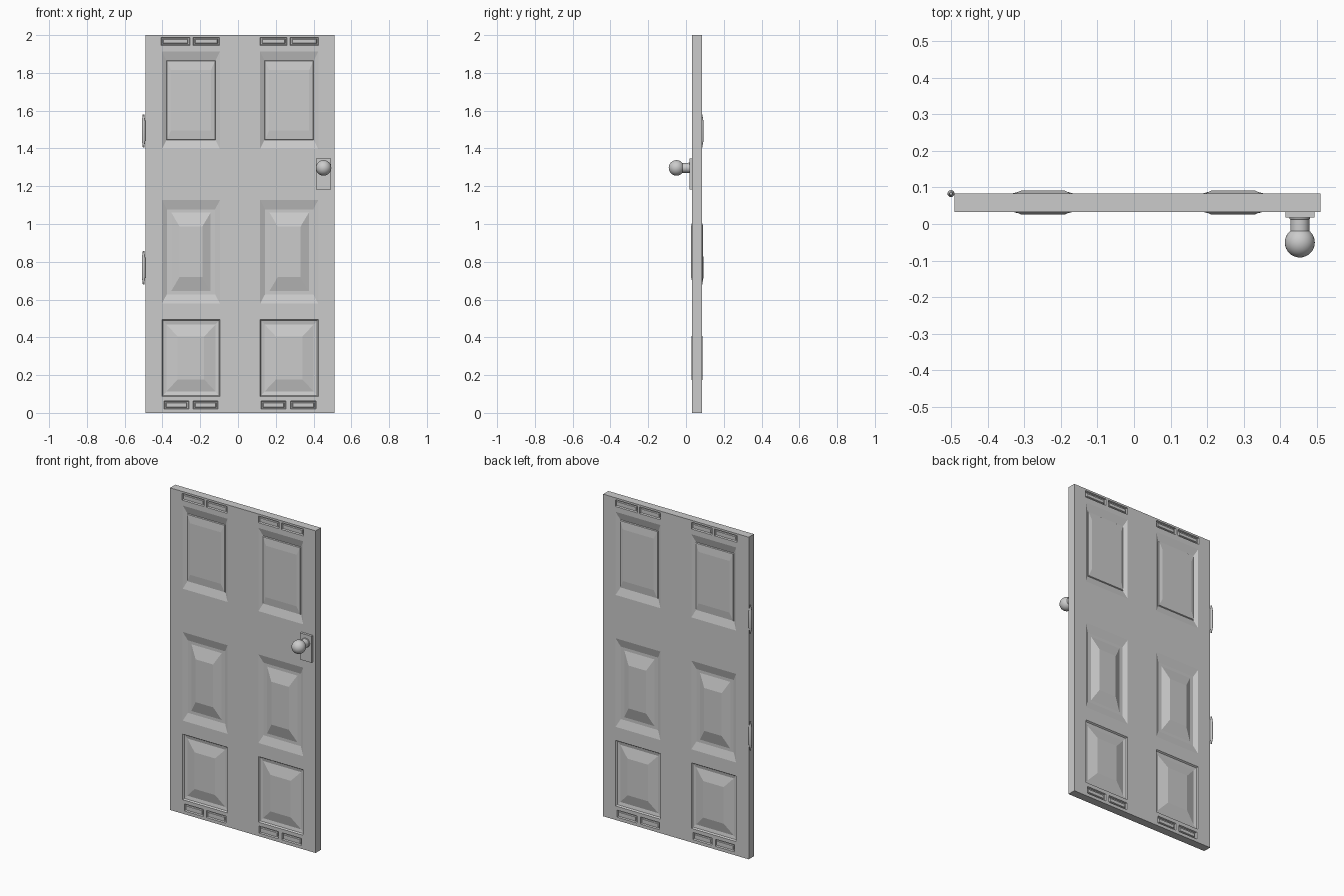
import bpy, bmesh, math
from mathutils import Matrix

if "Cube" in bpy.data.objects:
    bpy.data.objects.remove(bpy.data.objects["Cube"])

X0, X1, H = -0.49, 0.51, 2.0
YF, YB = 0.033, 0.084


def add_object(name, bm):
    mesh = bpy.data.meshes.new(name)
    bm.to_mesh(mesh)
    bm.free()
    ob = bpy.data.objects.new(name, mesh)
    bpy.context.collection.objects.link(ob)
    return ob


def smooth(ob, angle=40):
    bpy.ops.object.select_all(action='DESELECT')
    ob.select_set(True)
    bpy.context.view_layer.objects.active = ob
    bpy.ops.object.shade_smooth_by_angle(angle=math.radians(angle))


# Each panel: x0, x1, z0, z1 outline, then rings of (x inset, z inset, height)
panels = []
for a, b in ((-0.403, -0.095), (0.117, 0.425)):
    # top: sunk frame with a low field
    panels.append((a, b, 1.397, 1.913,
                   [(0.024, 0.048, -0.014), (0.027, 0.051, -0.008), (0.048, 0.098, -0.003)]))
    # middle: sunk frame with a tall narrow pyramid field
    panels.append((a, b, 0.578, 1.128,
                   [(0.026, 0.05, -0.014), (0.05, 0.068, -0.014), (0.094, 0.142, 0.007)]))
    # bottom: narrow moulding with a broad pyramid field
    panels.append((a, b, 0.087, 0.494,
                   [(0.006, 0.006, -0.009), (0.024, 0.026, -0.013), (0.084, 0.09, 0.003)]))
# small slots along the top and bottom edges
slot = [(0.003, 0.003, -0.01), (0.009, 0.009, -0.01), (0.013, 0.012, -0.004)]
for a, b in ((-0.408, -0.255), (-0.239, -0.097), (0.117, 0.26), (0.276, 0.427)):
    panels.append((a, b, 1.946, 1.988, slot))
for a, b in ((-0.392, -0.26), (-0.239, -0.106), (0.122, 0.255), (0.278, 0.414)):
    panels.append((a, b, 0.02, 0.064, slot))

# Door leaf
bm = bmesh.new()


def face(pts, flip=False):
    vs = [bm.verts.new(p) for p in pts]
    bm.faces.new(vs[::-1] if flip else vs)


def rect(x0, x1, z0, z1, y):
    return [(x0, y, z0), (x1, y, z0), (x1, y, z1), (x0, y, z1)]


xs = sorted({X0, X1} | {v for p in panels for v in p[:2]})
zs = sorted({0.0, H} | {v for p in panels for v in p[2:4]})
for y, out in ((YF, -1), (YB, 1)):
    back = out > 0
    # flat surface around the panels
    for xa, xb in zip(xs, xs[1:]):
        for za, zb in zip(zs, zs[1:]):
            cx, cz = (xa + xb) / 2, (za + zb) / 2
            if not any(p[0] < cx < p[1] and p[2] < cz < p[3] for p in panels):
                face(rect(xa, xb, za, zb, y), back)
    # panel mouldings
    for a, b, c, d, rings in panels:
        prev = rect(a, b, c, d, y)
        for ix, iz, h in rings:
            cur = rect(a + ix, b - ix, c + iz, d - iz, y + out * h)
            for i in range(4):
                j = (i + 1) % 4
                face([prev[i], prev[j], cur[j], cur[i]], back)
            prev = cur
        face(prev, back)
# edges of the leaf
f, k = rect(X0, X1, 0, H, YF), rect(X0, X1, 0, H, YB)
for i in range(4):
    j = (i + 1) % 4
    face([f[j], f[i], k[i], k[j]])
bmesh.ops.remove_doubles(bm, verts=bm.verts, dist=0.0002)
add_object("door_leaf", bm)


def lathe(name, profile, loc, rot=Matrix.Identity(4), n=32):
    """Revolve (radius, height) points about local z."""
    bm = bmesh.new()
    rings = [[bm.verts.new((r * math.cos(2 * math.pi * i / n), r * math.sin(2 * math.pi * i / n), h))
              for i in range(n)] for r, h in profile]
    for lo, hi in zip(rings, rings[1:]):
        for i in range(n):
            j = (i + 1) % n
            bm.faces.new((lo[i], lo[j], hi[j], hi[i]))
    bm.faces.new(rings[0][::-1])
    bm.faces.new(rings[-1])
    bmesh.ops.transform(bm, matrix=Matrix.Translation(loc) @ rot, verts=bm.verts)
    ob = add_object(name, bm)
    smooth(ob)
    return ob


# Lock plate
bm = bmesh.new()
bmesh.ops.create_cube(bm, size=1, matrix=Matrix.Translation((0.453, 0.026, 1.264))
                      @ Matrix.Diagonal((0.079, 0.016, 0.165, 1)))
add_object("lock_plate", bm)

# Knob neck and ball
to_front = Matrix.Rotation(math.pi / 2, 4, 'X')
lathe("knob_neck", [(0.028, 0), (0.028, 0.006), (0.026, 0.008), (0.026, 0.04)],
      (0.453, 0.02, 1.297), to_front)
bm = bmesh.new()
bmesh.ops.create_uvsphere(bm, u_segments=32, v_segments=16, radius=0.041,
                          matrix=Matrix.Translation((0.453, -0.0505, 1.297)) @ to_front)
smooth(add_object("knob_ball", bm))

# Hinge barrels with tapered ends
for name, z in (("upper_hinge", 1.493), ("lower_hinge", 0.769)):
    lathe(name, [(0.004, -0.088), (0.006, -0.07), (0.0095, -0.052), (0.0095, 0.052),
                 (0.006, 0.07), (0.004, 0.088)], (-0.5, 0.083, z), n=16)
